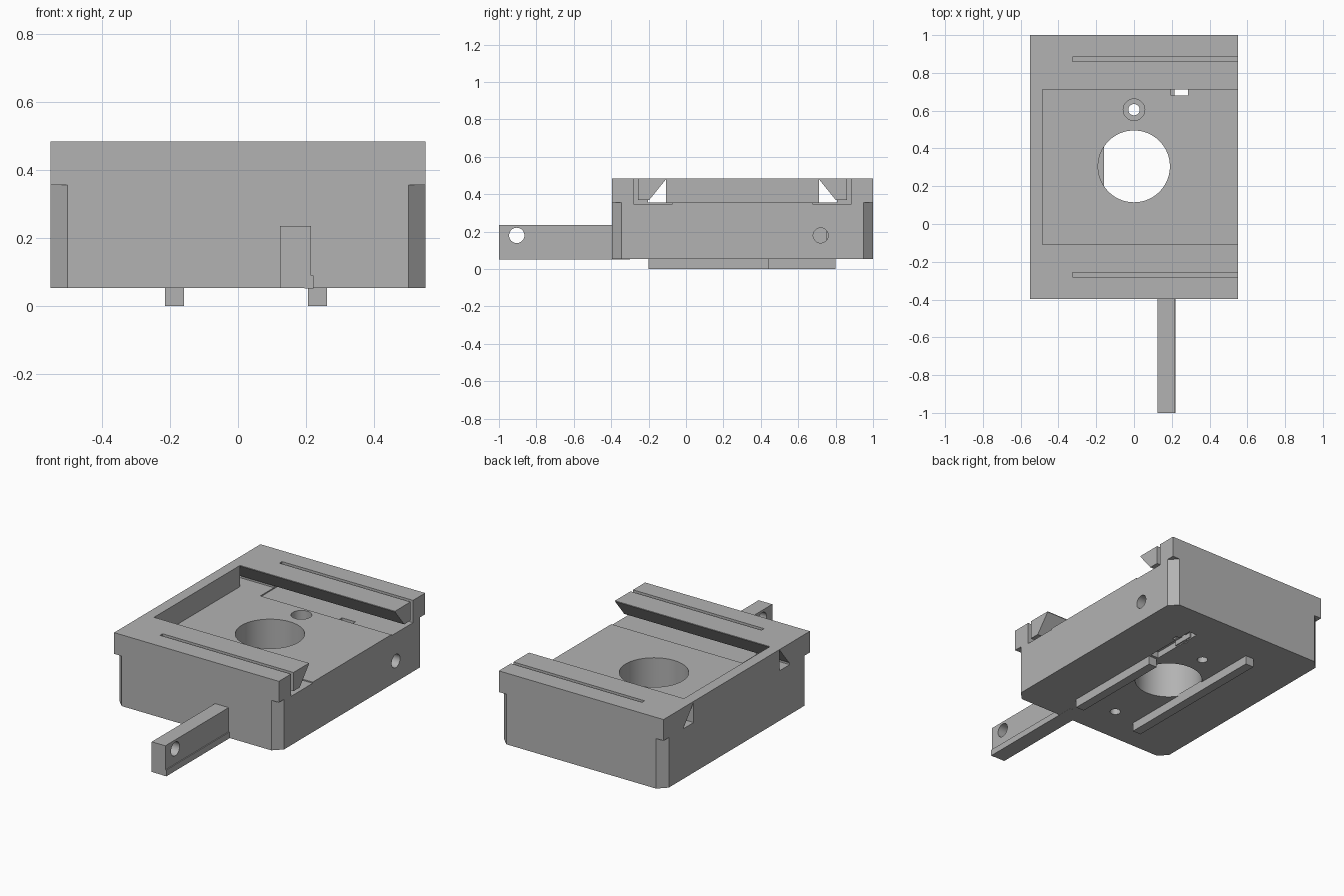
import bpy, bmesh, math
from mathutils import Vector

cube = bpy.data.objects.get("Cube")
if cube:
    bpy.data.objects.remove(cube, do_unlink=True)

steel = bpy.data.materials.new("grey_steel")
steel.use_nodes = True
GREY = (0.45, 0.45, 0.45, 1)
steel.diffuse_color = GREY
steel.node_tree.nodes["Principled BSDF"].inputs["Base Color"].default_value = GREY

MID = 0.302      # middle of the housing along y
HALF = 0.698     # half its length
TOP, FLOOR, BASE = 0.483, 0.355, 0.053


def prism(name, points, direction):
    """Extrude a closed outline along a direction."""
    bm = bmesh.new()
    face = bm.faces.new([bm.verts.new(p) for p in points])
    ext = bmesh.ops.extrude_face_region(bm, geom=[face])
    moved = [g for g in ext["geom"] if isinstance(g, bmesh.types.BMVert)]
    bmesh.ops.translate(bm, verts=moved, vec=Vector(direction))
    bmesh.ops.recalc_face_normals(bm, faces=bm.faces)
    mesh = bpy.data.meshes.new(name)
    bm.to_mesh(mesh)
    bm.free()
    mesh.materials.append(steel)
    ob = bpy.data.objects.new(name, mesh)
    bpy.context.collection.objects.link(ob)
    return ob


def box(name, x, y, z):
    pts = [(x[0], y[0], z[0]), (x[1], y[0], z[0]), (x[1], y[1], z[0]), (x[0], y[1], z[0])]
    return prism(name, pts, (0, 0, z[1] - z[0]))


def rod(name, start, radius, direction, sides=64):
    along_x = direction[0] != 0
    pts = []
    for i in range(sides):
        a = math.tau * i / sides
        u, v = radius * math.cos(a), radius * math.sin(a)
        pts.append(Vector(start) + Vector((0, u, v) if along_x else (u, v, 0)))
    return prism(name, pts, direction)


def cut(target, cutter):
    cutter.hide_render = True
    mod = target.modifiers.new("cut", 'BOOLEAN')
    mod.operation, mod.solver, mod.object = 'DIFFERENCE', 'EXACT', cutter
    bpy.context.view_layer.objects.active = target
    bpy.ops.object.modifier_apply(modifier=mod.name)
    bpy.data.objects.remove(cutter, do_unlink=True)


# Housing block
housing = box("housing", (-0.55, 0.55), (MID - HALF, MID + HALF), (BASE, TOP))

# Pocket open at the left end
cut(housing, box("pocket", (-0.485, 0.6), (MID - 0.41, MID + 0.41), (FLOOR, 0.6)))

for s in (-1, 1):
    # Undercut dovetail, running through the end wall
    profile = [(0.41, TOP - 0.004), (0.41, FLOOR), (0.505, FLOOR), (0.505, 0.37), (0.498, 0.37)]
    cut(housing, prism("dovetail", [(-0.6, MID + s * y, z) for y, z in profile], (1.2, 0, 0)))
    # Flexure slots: one upright, one under the jaw
    cut(housing, box("slot", (-0.325, 0.6), sorted((MID + s * 0.558, MID + s * 0.582)), (0.349, 0.6)))
    cut(housing, box("gap", (-0.325, 0.6), sorted((MID + s * 0.375, MID + s * 0.582)), (0.348, 0.37)))
    # Chamfered lower corners
    for t in (-1, 1):
        tri = [(-0.1, 0.05), (0.05, -0.1), (0.05, 0.05)]
        pts = [(t * (0.55 + a), MID + s * (HALF + b), 0) for a, b in tri]
        cut(housing, prism("corner", pts, (0, 0, FLOOR)))

# Bores
cut(housing, rod("main_bore", (0, 0.305, 0), 0.19, (0, 0, 0.6), 96))
cut(housing, rod("screw_hole", (0, 0.605, 0), 0.03, (0, 0, 0.6)))
cut(housing, rod("counterbore", (0, 0.605, 0.25), 0.057, (0, 0, 0.3)))
cut(housing, rod("dowel_hole", (0, -0.165, 0), 0.03, (0, 0, 0.2)))
cut(housing, rod("side_hole", (0.2, 0.72, 0.18), 0.04, (0.5, 0, 0)))

# Through slot and shallow channel underneath
cut(housing, box("window", (0.195, 0.285), (0.68, 0.713), (0, 0.45)))
cut(housing, box("channel", (0.207, 0.26), (0.46, 0.8), (0, 0.09)))

# Pull bar with a cross hole and a small rib
bar = box("pull_bar", (0.124, 0.215), (-1, -0.3), (BASE, 0.235))
cut(bar, rod("bar_hole", (0, -0.905, 0.18), 0.041, (0.4, 0, 0)))
box("bar_rib", (0.195, 0.221), (-1, -0.3), (BASE - 0.001, 0.09))
box("bar_inner_end", (0.124, 0.214), (0.62, 0.75), (0.06, 0.235))

# Guide rails underneath
box("right_rail", (-0.215, -0.159), (-0.2, 0.8), (0, BASE + 0.01))
box("left_rail", (0.206, 0.261), (-0.2, 0.445), (0, BASE + 0.01))

# Keep edges sharp, bores smooth
for ob in (housing, bar):
    bpy.ops.object.select_all(action='DESELECT')
    ob.select_set(True)
    bpy.context.view_layer.objects.active = ob
    bpy.ops.object.shade_smooth_by_angle(angle=math.radians(25))
